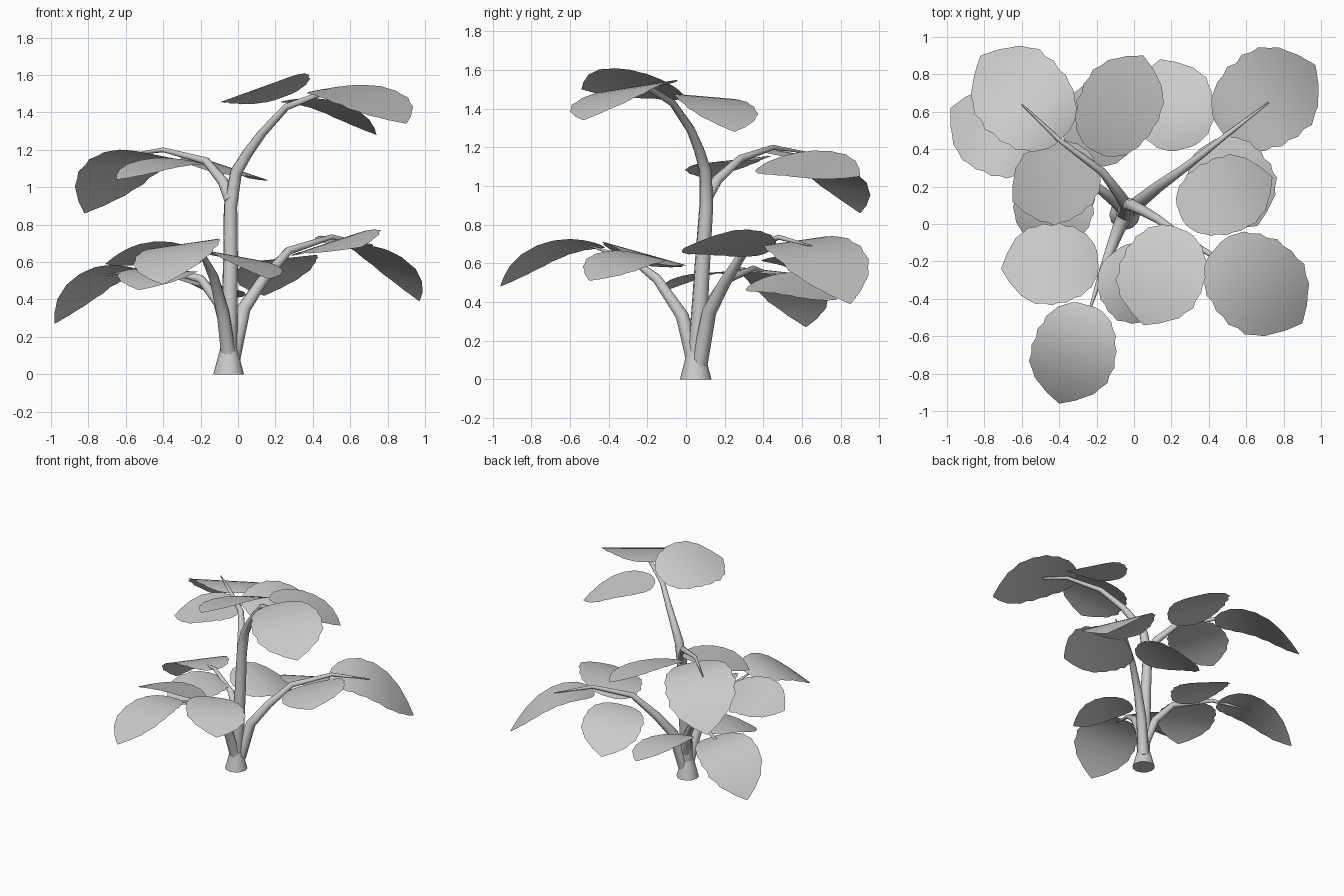
import bpy, bmesh, math, random
from mathutils import Vector

if "Cube" in bpy.data.objects:
    bpy.data.objects.remove(bpy.data.objects["Cube"])

random.seed(4)


def stem(name, points, r0, r1):
    """Tapered round stem along a path."""
    cu = bpy.data.curves.new(name, 'CURVE')
    cu.dimensions = '3D'
    cu.bevel_depth = 1.0
    cu.bevel_resolution = 2
    cu.use_fill_caps = True
    sp = cu.splines.new('POLY')
    sp.points.add(len(points) - 1)
    n = len(points) - 1
    for i, p in enumerate(points):
        sp.points[i].co = (*p, 1)
        sp.points[i].radius = r0 + (r1 - r0) * (i / n) ** 1.3
    sp.use_smooth = True
    ob = bpy.data.objects.new(name, cu)
    bpy.context.collection.objects.link(ob)


def leaf(name, base, tip, width, arch, tilt=0.0):
    """Toothed leaf, round at the base and pointed at the drooping tip; tilt raises its left side."""
    base, tip = Vector(base), Vector(tip)
    axis = tip - base
    side = Vector((-axis.y, axis.x, 0)).normalized()
    rows, cols = 18, 8
    bm = bmesh.new()
    grid = []
    for i in range(rows + 1):
        a = math.pi * (0.05 + 0.93 * i / rows)
        s = 0.5 - 0.5 * math.cos(a)
        hw = math.sin(a) ** 0.85 if s < 0.5 else 1 - (2 * s - 1) ** 2.8
        row = []
        for j in range(cols + 1):
            u = 2 * j / cols - 1
            tooth = (1.02 if i % 2 else 0.97) + random.uniform(-.015, .015) if abs(u) == 1 else 1
            t = u * hw * tooth * width / 2
            p = base + axis * s + side * t
            p.z += 4 * arch * s * (1 - s) + tilt * t
            row.append(bm.verts.new(p))
        grid.append(row)
    for i in range(rows):
        for j in range(cols):
            bm.faces.new((grid[i][j + 1], grid[i][j], grid[i + 1][j], grid[i + 1][j + 1]))
    bmesh.ops.recalc_face_normals(bm, faces=bm.faces)
    me = bpy.data.meshes.new(name)
    bm.to_mesh(me)
    bm.free()
    me.shade_smooth()
    ob = bpy.data.objects.new(name, me)
    bpy.context.collection.objects.link(ob)


# flared foot
bpy.ops.mesh.primitive_cone_add(vertices=12, radius1=0.082, radius2=0.045, depth=0.14,
                                location=(-0.05, 0.05, 0.07))
bpy.context.object.name = "stem_foot"
bpy.ops.object.shade_smooth_by_angle()

# main stem and four side branches
stem("main_stem", [(-.05, .05, .1), (-.045, .07, .35), (-.04, .085, .6), (-.04, .105, .9),
                   (-.01, .1, 1.08), (.05, .07, 1.18), (.13, .025, 1.29), (.26, -.07, 1.43),
                   (.47, -.2, 1.51), (.62, -.29, 1.49)], .046, .008)
stem("upper_branch", [(-.04, .1, .93), (-.08, .16, 1.03), (-.17, .28, 1.14),
                      (-.4, .45, 1.2), (-.6, .64, 1.17)], .033, .004)
stem("back_right_branch", [(-.03, .07, .08), (.03, .12, .35), (.13, .2, .5), (.27, .3, .66),
                           (.5, .48, .735), (.72, .65, .69)], .042, .004)
stem("front_branch", [(-.05, .04, .1), (-.08, -.02, .33), (-.13, -.15, .52),
                      (-.18, -.28, .62), (-.25, -.5, .69)], .042, .004)
stem("back_left_branch", [(-.05, .07, .2), (-.1, .12, .38), (-.2, .2, .51),
                          (-.45, .35, .575), (-.7, .48, .53)], .036, .004)

# three leaves per stem: end, left and right (base, tip, width, arch, tilt)
leaves = {
    "top": [((.43, -.13, 1.52), (.9, -.53, 1.34), .51, .06, .12),
            ((.24, .06, 1.46), (.74, .25, 1.28), .41, .06, -.08),
            ((.24, -.02, 1.48), (.05, -.54, 1.5), .46, .04, .34)],
    "upper": [((-.38, .46, 1.16), (-.82, .9, .86), .51, .11, .14),
              ((-.2, .32, 1.13), (-.65, .12, 1.04), .43, .04, -.1),
              ((-.2, .38, 1.1), (.05, .9, 1.05), .44, .04, .3)],
    "back_right": [((.46, .5, .7), (.97, .85, .39), .52, .12, .12),
                   ((.27, .4, .62), (.14, .88, .42), .44, .06, -.1),
                   ((.39, .43, .66), (.66, -.01, .68), .46, .04, .28)],
    "front": [((-.25, -.43, .69), (-.4, -.96, .48), .45, .08, .14),
              ((-.11, -.15, .63), (.16, -.5, .51), .43, .05, -.15),
              ((-.19, -.19, .61), (-.71, -.24, .59), .43, .05, .28)],
    "back_left": [((-.48, .37, .55), (-.98, .62, .27), .46, .11, .1),
                  ((-.33, .3, .54), (-.53, -.13, .45), .42, .05, -.03),
                  ((-.24, .32, .48), (-.1, .78, .41), .42, .05, .26)],
}
for group, specs in leaves.items():
    for part, spec in zip(("end", "left", "right"), specs):
        leaf(f"{group}_{part}_leaf", *spec)
